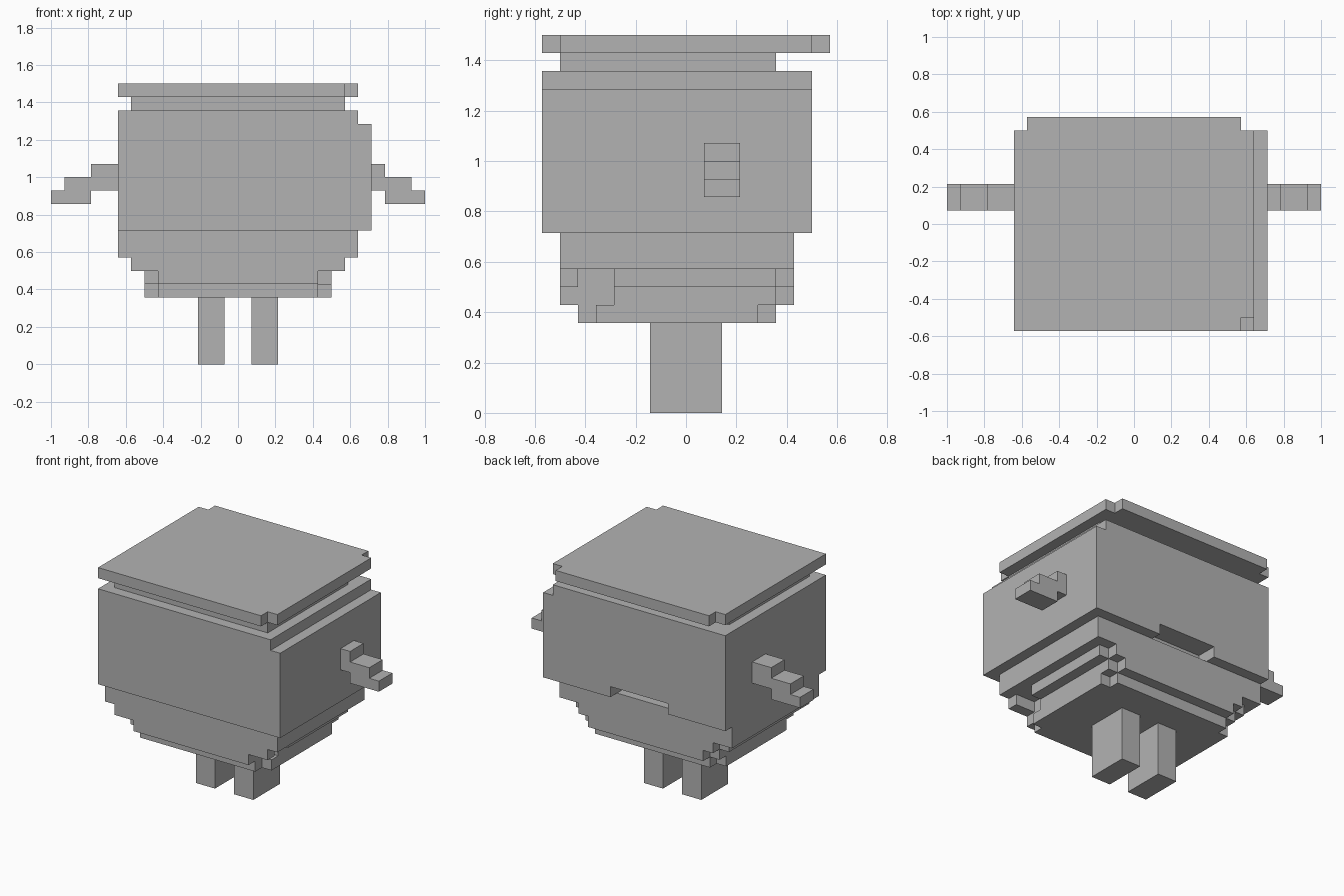
import bpy
import bmesh

cube = bpy.data.objects.get("Cube")
if cube:
    bpy.data.objects.remove(cube, do_unlink=True)

UNIT = 1 / 14  # size of one block

grey = bpy.data.materials.new("plain grey")
grey.use_nodes = True
GREY = (0.45, 0.45, 0.45, 1)
grey.diffuse_color = GREY
grey.node_tree.nodes["Principled BSDF"].inputs["Base Color"].default_value = GREY


def extrude(name, points, offset):
    """Extrude a flat outline along an offset, all measured in blocks."""
    bm = bmesh.new()
    face = bm.faces.new([bm.verts.new(p) for p in points])
    top = bmesh.ops.extrude_face_region(bm, geom=[face])["geom"]
    verts = [v for v in top if isinstance(v, bmesh.types.BMVert)]
    bmesh.ops.translate(bm, verts=verts, vec=offset)
    bmesh.ops.scale(bm, verts=bm.verts, vec=(UNIT, UNIT, UNIT))
    bmesh.ops.recalc_face_normals(bm, faces=bm.faces)
    mesh = bpy.data.meshes.new(name)
    bm.to_mesh(mesh)
    bm.free()
    mesh.materials.append(grey)
    obj = bpy.data.objects.new(name, mesh)
    bpy.context.scene.collection.objects.link(obj)
    return obj


def slab(name, xs, ys, zs, notches=None):
    """Rectangular layer; notches maps a corner (x end, y end) to its cut size."""
    notches = notches or {}
    points = []
    for i, j in ((0, 0), (1, 0), (1, 1), (0, 1)):
        x, y = xs[i], ys[j]
        if (i, j) not in notches:
            points.append((x, y, zs[0]))
            continue
        dx, dy = notches[i, j]
        nx, ny = x + (-dx if i else dx), y + (-dy if j else dy)
        step = [(x, ny, zs[0]), (nx, ny, zs[0]), (nx, y, zs[0])]
        points += step if i == j else step[::-1]
    return extrude(name, points, (0, 0, zs[1] - zs[0]))


def cut(target, name, xs, ys, zs):
    cutter = slab(name, xs, ys, zs)
    cutter.hide_render = True
    cutter.hide_viewport = True
    mod = target.modifiers.new("notch", "BOOLEAN")
    mod.operation = "DIFFERENCE"
    mod.solver = "EXACT"
    mod.object = cutter


ONE = (1, 1)
BACK = {(0, 1): ONE, (1, 1): ONE}
ALL = {(0, 0): ONE, (1, 0): ONE, **BACK}

# Lid and neck
slab("lid", (-9, 9), (-8, 8), (20, 21), {(1, 0): ONE, **BACK})
slab("neck", (-8, 8), (-7, 5), (19, 20))

# Main body with a slot low on the back
slab("body_rim", (-9, 9), (-8, 7), (18, 19))
body = slab("body", (-9, 10), (-8, 7), (10, 18))
cut(body, "back_slot_cutter", (-3, 3), (5, 8), (9, 11))

# Stepped underside
slab("waist", (-9, 9), (-7, 6), (8, 10))
step = slab("upper_step", (-8, 8), (-7, 6), (7, 8), BACK)
cut(step, "side_notch_cutter", (6, 9), (-6, -4), (6, 9))
slab("middle_step", (-7, 7), (-7, 6), (6, 7), {**ALL, (1, 0): (1, 3)})
slab("lower_step", (-7, 7), (-6, 5), (5, 6), ALL)

# Stair-shaped arms and block legs on both sides
ARM = [(9, 13), (11, 13), (11, 12), (14, 12), (14, 13),
       (13, 13), (13, 14), (11, 14), (11, 15), (9, 15)]
for side, s in (("left", 1), ("right", -1)):
    extrude(side + "_arm", [(s * x, 1, z) for x, z in ARM], (0, 2, 0))
    slab(side + "_leg", sorted((s, 3 * s)), (-2, 2), (0, 5))
